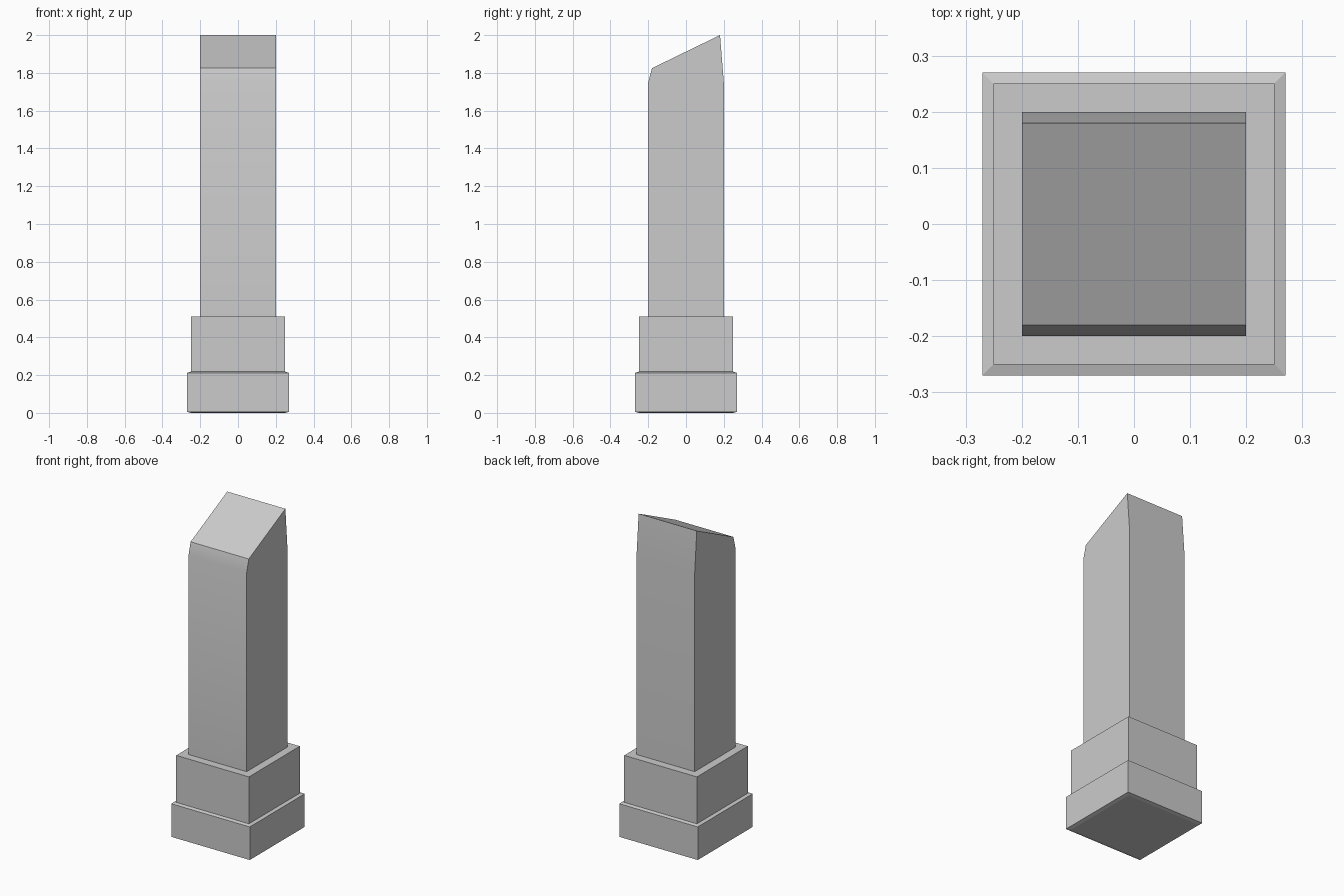
import bpy, bmesh

if "Cube" in bpy.data.objects:
    bpy.data.objects.remove(bpy.data.objects["Cube"])


def finish(name, bm):
    bmesh.ops.recalc_face_normals(bm, faces=bm.faces)
    mesh = bpy.data.meshes.new(name)
    bm.to_mesh(mesh)
    bm.free()
    obj = bpy.data.objects.new(name, mesh)
    bpy.context.collection.objects.link(obj)
    return obj


def square_stack(name, profile):
    """Closed square solid from (half width, height) levels."""
    bm = bmesh.new()
    rings = [[bm.verts.new((sx * r, sy * r, z))
              for sx, sy in ((-1, -1), (1, -1), (1, 1), (-1, 1))]
             for r, z in profile]
    for a, b in zip(rings, rings[1:]):
        for i in range(4):
            j = (i + 1) % 4
            bm.faces.new((a[i], a[j], b[j], b[i]))
    bm.faces.new(rings[0])
    bm.faces.new(rings[-1])
    return finish(name, bm)


def side_extrusion(name, profile, half_width):
    """Solid from a (y, z) outline extruded along x."""
    bm = bmesh.new()
    face = bm.faces.new([bm.verts.new((-half_width, y, z)) for y, z in profile])
    geom = bmesh.ops.extrude_face_region(bm, geom=[face])["geom"]
    moved = [v for v in geom if isinstance(v, bmesh.types.BMVert)]
    bmesh.ops.translate(bm, verts=moved, vec=(2 * half_width, 0, 0))
    # extruding keeps the starting face, so both ends are closed
    return finish(name, bm)


# Square base with slim chamfers, and the stepped collar above it
square_stack("base", [(0.25, 0), (0.27, 0.006), (0.27, 0.212), (0.25, 0.218)])
square_stack("collar", [(0.25, 0.218), (0.25, 0.51)])

# Tall square stick with slanted tip
stick = side_extrusion("stick", [(-0.2, 0.51), (0.2, 0.51), (0.2, 1.75),
                                 (0.18, 2.0), (-0.18, 1.825), (-0.2, 1.75)], 0.2)

# Soft shading over the gentle bends near the tip
bpy.context.view_layer.objects.active = stick
stick.select_set(True)
bpy.ops.object.shade_smooth_by_angle()
